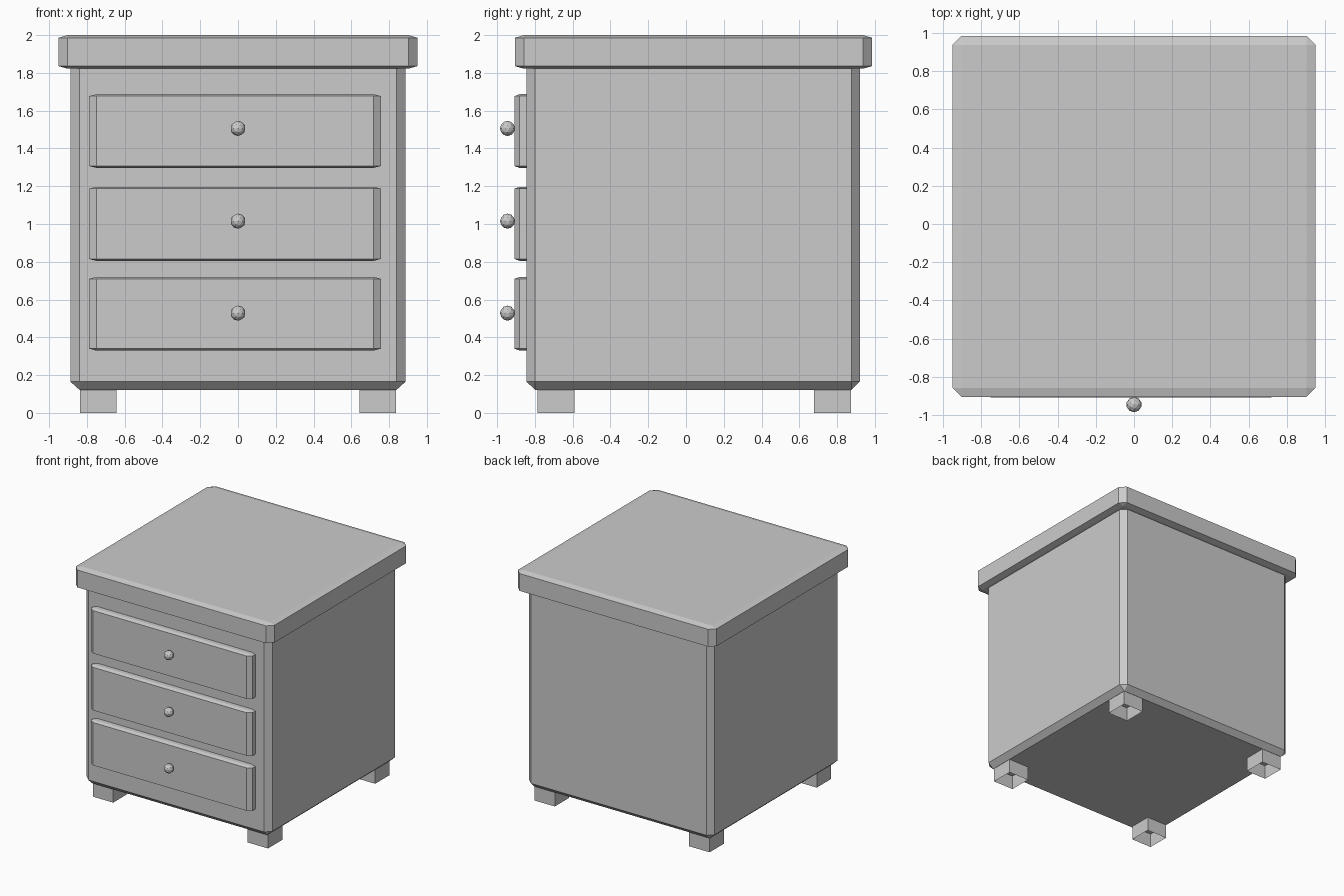
import bpy
import bmesh

if "Cube" in bpy.data.objects:
    bpy.data.objects.remove(bpy.data.objects["Cube"])


def finish(bm, name):
    bmesh.ops.recalc_face_normals(bm, faces=bm.faces)
    mesh = bpy.data.meshes.new(name)
    bm.to_mesh(mesh)
    bm.free()
    obj = bpy.data.objects.new(name, mesh)
    bpy.context.collection.objects.link(obj)
    return obj


def chamfered_box(name, lo, hi, inset):
    """Box between lo and hi whose chamfer has its own depth along each axis."""
    bm = bmesh.new()
    bmesh.ops.create_cube(bm, size=2)
    bmesh.ops.bevel(bm, geom=bm.edges[:], offset=0.1, offset_type='OFFSET',
                    segments=1, profile=0.5, affect='EDGES')
    for v in bm.verts:
        for i in range(3):
            step = 0 if abs(v.co[i]) > 0.99 else inset[i]
            v.co[i] = hi[i] - step if v.co[i] > 0 else lo[i] + step
    return finish(bm, name)


# Carcass and overhanging top
chamfered_box("body", (-0.887, -0.844, 0.122), (0.887, 0.92, 1.9), (0.048, 0.045, 0.043))
chamfered_box("top_slab", (-0.95, -0.906, 1.822), (0.95, 0.985, 2.0), (0.048, 0.048, 0.014))

# Drawer fronts with faceted knobs
drawers = {"lower": (0.33, 0.72), "middle": (0.805, 1.197), "upper": (1.297, 1.687)}
for label, (z0, z1) in drawers.items():
    chamfered_box(label + "_drawer", (-0.788, -0.908, z0), (0.756, -0.79, z1),
                  (0.038, 0.027, 0.01))
    bm = bmesh.new()
    bmesh.ops.create_icosphere(bm, subdivisions=2, radius=0.04)
    knob = finish(bm, label + "_knob")
    knob.location = (0, -0.945, (z0 + z1) / 2 + 0.014 if label != "lower" else 0.528)

# Square legs, open underneath
for side, x in (("left", -0.74), ("right", 0.74)):
    for end, y in (("front", -0.688), ("back", 0.775)):
        bm = bmesh.new()
        bmesh.ops.create_cube(bm, size=1)
        bm.normal_update()
        bottom = [f for f in bm.faces if f.normal.z < -0.5]
        for v in bm.verts:
            v.co.x *= 0.195
            v.co.y *= 0.197
            v.co.z = (v.co.z + 0.5) * 0.14
        bmesh.ops.delete(bm, geom=bottom, context='FACES_ONLY')
        leg = finish(bm, f"{end}_{side}_leg")
        leg.location = (x, y, 0)
